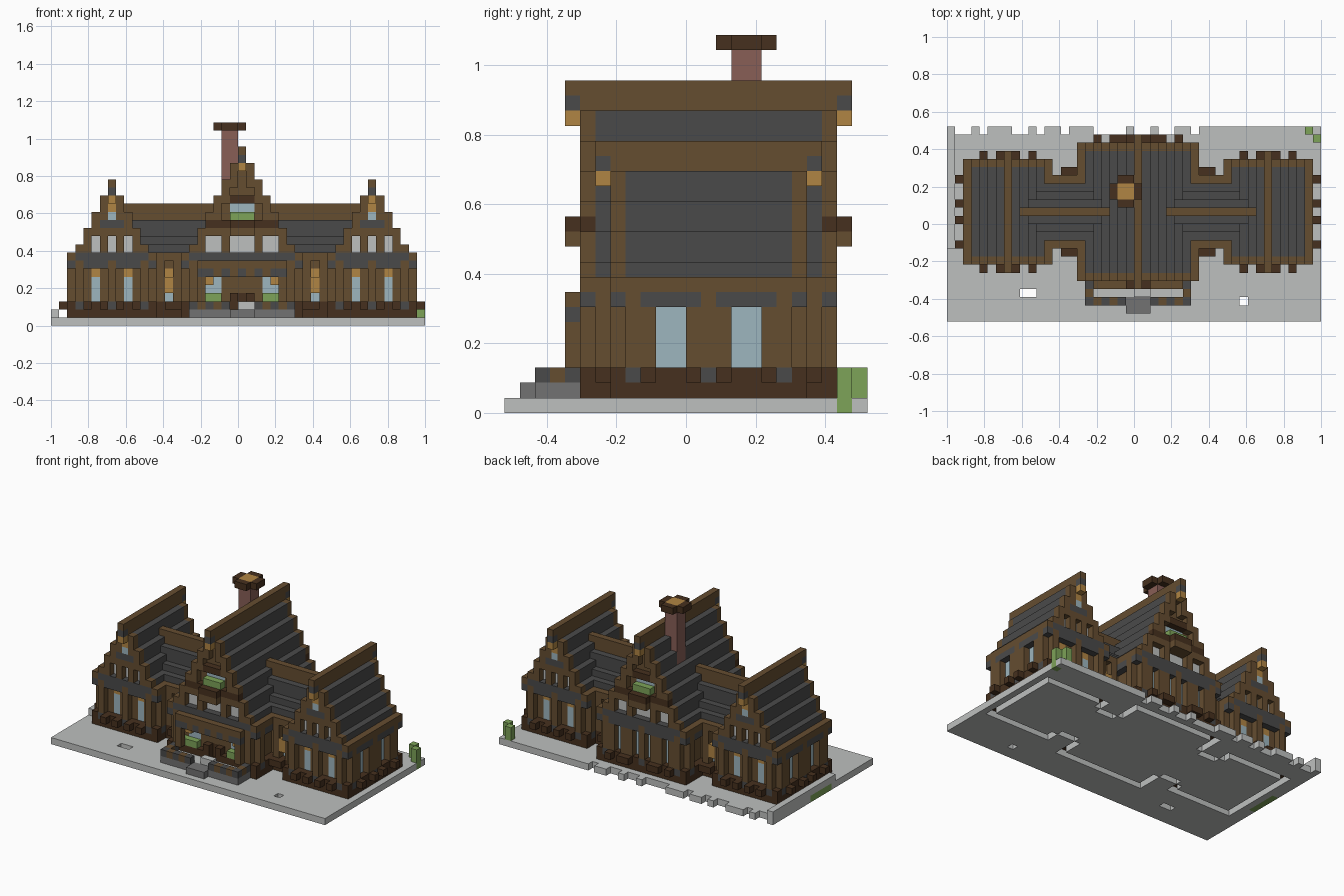
import bpy, bmesh
from mathutils import Vector

if "Cube" in bpy.data.objects:
    bpy.data.objects.remove(bpy.data.objects["Cube"])

U = 2 / 46                      # block size
CX, CY = 23, 12                 # grid centre
cells = {}                      # (i, j, k) -> part name

COLOURS = {"timber": (101, 77, 48), "dark_timber": (70, 48, 30), "slate": (74, 74, 74),
           "stone": (114, 114, 114), "pale_stone": (190, 192, 191), "glass": (157, 182, 191),
           "leaf": (125, 163, 88), "lantern_tan": (176, 133, 67), "brick": (136, 94, 86)}

PARTS = {"base_slab": "pale_stone", "walls": "timber", "posts": "timber", "foundation": "dark_timber",
         "foundation_stones": "slate", "window_boxes": "dark_timber", "windows": "glass",
         "upper_windows": "pale_stone", "roof": "slate", "roof_trim": "timber", "ridges": "timber",
         "eave_canopy": "slate", "lanterns": "lantern_tan", "chimney": "brick",
         "chimney_cap": "dark_timber", "chimney_glow": "lantern_tan", "porch_floor": "stone",
         "porch_rail": "slate", "porch_beams": "timber", "steps": "stone", "door": "dark_timber",
         "balconies": "dark_timber", "plants": "leaf", "bushes": "leaf", "ridge_caps": "slate",
         "porch_paving": "pale_stone"}


def box(part, i, j, k, mx=False, my=False):
    """Fill blocks; each range is an int or (start, end). mx / my also mirror the blocks."""
    r = [range(v, v + 1) if isinstance(v, int) else range(*v) for v in (i, j, k)]
    for a in r[0]:
        for b in r[1]:
            for c in r[2]:
                for x in ((a, 46 - a) if mx else (a,)):
                    for y in ((b, 26 - b) if my else (b,)):
                        if part is None:
                            cells.pop((x, y, c), None)
                        else:
                            cells[(x, y, c)] = part


def house(c, tops, j0, mx):
    """Gabled block centred on column c, trim at row j0 and its mirror."""
    r = len(tops) - 1
    j1 = 27 - j0
    for d, top in enumerate(tops):
        for i in {c - d, c + d}:
            low = max(8, top - 2)
            if d < r:
                box("walls", i, (j0 + 1, j1 - 1), (3, top), mx)
            box("roof_trim" if d == r else "roof", i, (j0 + 1, j1 - 1), (low, top), mx)
            box("roof_trim", i, j0, (max(8, top - 3), top), mx, True)
    # ridge with lantern and cap stone under its overhang
    top = tops[0]
    box("ridges", c, (j0 - 1, j1 + 1), (top - 2, top), mx)
    box("ridge_caps", c, j0 - 1, top - 2, mx, True)
    box("lanterns", c, j0 - 1, top - 3, mx, True)
    # foundation and corner posts
    box("foundation", (c - r, c + r + 1), (j0, j1), (1, 3), mx)
    for i in (c - r, c + r):
        box("eave_canopy", i, (j0, j1), 7, mx)
    box("eave_canopy", (c - r + 1, c + r), j0, (7, 9), mx, True)
    for i in (c - r + 1, c, c + r - 1):
        box("posts", i, j0, (3, 8), mx, True)
        box("foundation_stones", i, j0, 2, mx, True)
    for i in (c - r, c + r):
        for j in (j0 + 1, 13):
            box("posts", i, j, (3, 8), mx, True)
            box("foundation_stones", i, j, 2, mx, True)


# linking wings between the three blocks
for d, top in enumerate((15, 13, 11, 10, 9)):
    box("walls", (9, 20), 13 - d if d < 4 else 10, (1, top - 1), True, True)
    box("ridges" if d == 0 else "roof_trim" if d == 4 else "roof", (9, 20), 13 - d,
        (max(8, top - 2), top), True, True)
box("foundation", (12, 18), (9, 18), (1, 3), True)
box("window_boxes", (14, 16), 8, 2, True, True)
box("posts", 13, 9, (3, 8), True, True)
box("posts", 15, 9, (3, 8), True, True)
box("windows", 14, 10, (3, 5), True, True)
box("lanterns", 14, 10, (5, 7), True, True)
box("lanterns", 14, 9, (4, 6), True, True)

# side blocks and the taller central block
WING, MAIN = (18, 16, 14, 12, 10, 9), (22, 20, 18, 16, 14, 12, 10, 9)
house(7, WING, 7, True)
house(23, MAIN, 5, False)

# side block fronts: lower windows, boxes, upper windows, gable ornament
for i in (5, 9):
    box("windows", i, 8, (3, 6), True, True)
    box("lanterns", i, 8, 6, True, True)
    box("upper_windows", i, 8, (9, 11), True, True)
box("upper_windows", 7, 8, (9, 11), True, True)
for i in (4, 6, 8, 10):
    box("window_boxes", i, 6, 2, True, True)
    if i in (6, 8):
        box("posts", i, 7, (9, 12), True, True)
box("roof_trim", (4, 11), 7, 11, True, True)
box("eave_canopy", (6, 9), 7, 12, True, True)
box("windows", 7, 7, 13, True, True)
box("lanterns", 7, 7, (14, 16), True, True)

# side block outer walls
for j in (10, 11):
    box("windows", 3, j, (3, 7), True, True)
for j in (9, 12):
    box("window_boxes", 1, j, 2, True, True)
    box("posts", 2, j, (3, 7), True, True)

# central block gables: upper windows, balcony, top window
for a, b in ((19, 21), (22, 25)):
    box("upper_windows", (a, b), 6, (9, 11), True, True)
for i in (18, 21):
    box("posts", i, 5, (9, 12), True, True)
box("roof_trim", (18, 29), 5, 11, False, True)
box("balconies", (19, 28), 5, 12, False, True)
box("roof_trim", (22, 25), 4, 11, False, True)
box("balconies", (22, 25), 4, 12, False, True)
box("plants", (22, 25), 5, 13, False, True)
box("windows", (22, 25), 6, (14, 15), False, True)
box("balconies", (22, 25), 5, 15, False, True)

# central block back: ground windows and boxes
for i in (19, 22):
    box("windows", i, 20, (3, 7), True)
for i in (18, 20, 21):
    box("window_boxes", i, 22, 2, True)
    box("posts", i, 21, (3, 7), True)

# entrance: windows, door, canopy, paving, railing and steps
box("windows", (19, 21), 6, (3, 6), True)
box("lanterns", 19, 5, 5, True)
box("plants", (18, 21), 5, 3, True)
box(None, 23, 5, (2, 8))
box("door", (22, 25), 5, (2, 4))
box(None, 23, 5, (2, 4))
box("door", 23, 6, (1, 4))
box("posts", 18, 4, (3, 8), True)
box("eave_canopy", (18, 29), 4, 6)
for i in (20, 22):
    box("porch_beams", i, 4, 6, True)
box("porch_beams", (18, 29), (4, 6), 7)

# perimeter trench under the foundations
box("base_slab", (0, 46), (0, 23), 0)
solid = {(i, j) for (i, j, k) in cells if k == 1}
for i, j in solid:
    if any(n not in solid for n in ((i - 1, j), (i + 1, j), (i, j - 1), (i, j + 1))):
        box(None, i, j, 0)
box("porch_floor", (17, 30), (2, 5), 1)
box("porch_paving", (18, 29), (3, 5), 1)
box("porch_rail", (17, 30), 2, 2)
box("porch_rail", 17, (2, 5), 2, True)
for i in (18, 20):
    box("porch_beams", i, 2, 2, True)
box("porch_beams", 17, 3, 2, True)
box(None, (22, 25), 2, 2)
box("steps", (22, 25), (1, 3), 1)
box("porch_paving", (23, 25), 3, 2)

# ground edge: ragged back row, raised left kerb, drain holes, greenery
for a, b in ((0, 1), (3, 4), (5, 8), (10, 11), (12, 14), (15, 18), (22, 23), (25, 26), (28, 30), (31, 46)):
    box("base_slab", (a, b), 23, 0)
box("base_slab", 0, (9, 24), 1)
box("bushes", 0, (10, 15), 0)
box(None, (9, 11), 3, 0)
box(None, 36, 2, 0)
box("bushes", 45, 22, (0, 3))
box("bushes", 44, 23, (1, 3))

# chimney
box("chimney", (21, 23), (15, 17), (16, 24))
box("chimney_cap", (20, 24), (15, 17), 24)
box("chimney_cap", (21, 23), (14, 18), 24)
box("chimney_glow", (21, 23), (15, 17), 24)


def linear(rgb):
    return [((c / 255 + 0.055) / 1.055) ** 2.4 for c in rgb] + [1]


mats = {}
for name, rgb in COLOURS.items():
    mats[name] = bpy.data.materials.new(name)
    mats[name].diffuse_color = linear(rgb)

# turn each part's exposed block sides into one mesh
for part, colour in PARTS.items():
    bm = bmesh.new()
    verts = {}
    for pos in [p for p, n in cells.items() if n == part]:
        for ax in range(3):
            for s in (0, 1):
                near = list(pos)
                near[ax] += 2 * s - 1
                if tuple(near) in cells:
                    continue
                quad = []
                for a, b in ((0, 0), (1, 0), (1, 1), (0, 1)) if s else ((0, 0), (0, 1), (1, 1), (1, 0)):
                    p = list(pos)
                    p[ax] += s
                    p[(ax + 1) % 3] += a
                    p[(ax + 2) % 3] += b
                    p = tuple(p)
                    if p not in verts:
                        verts[p] = bm.verts.new(Vector((p[0] - CX, p[1] - CY, p[2])) * U)
                    quad.append(verts[p])
                bm.faces.new(quad)
    mesh = bpy.data.meshes.new(part)
    bm.to_mesh(mesh)
    bm.free()
    mesh.materials.append(mats[colour])
    bpy.context.collection.objects.link(bpy.data.objects.new(part, mesh))

for m in bpy.data.materials:
    if m.users and not m.is_grease_pencil:
        m.use_nodes = True
        m.node_tree.nodes["Principled BSDF"].inputs["Base Color"].default_value = m.diffuse_color
